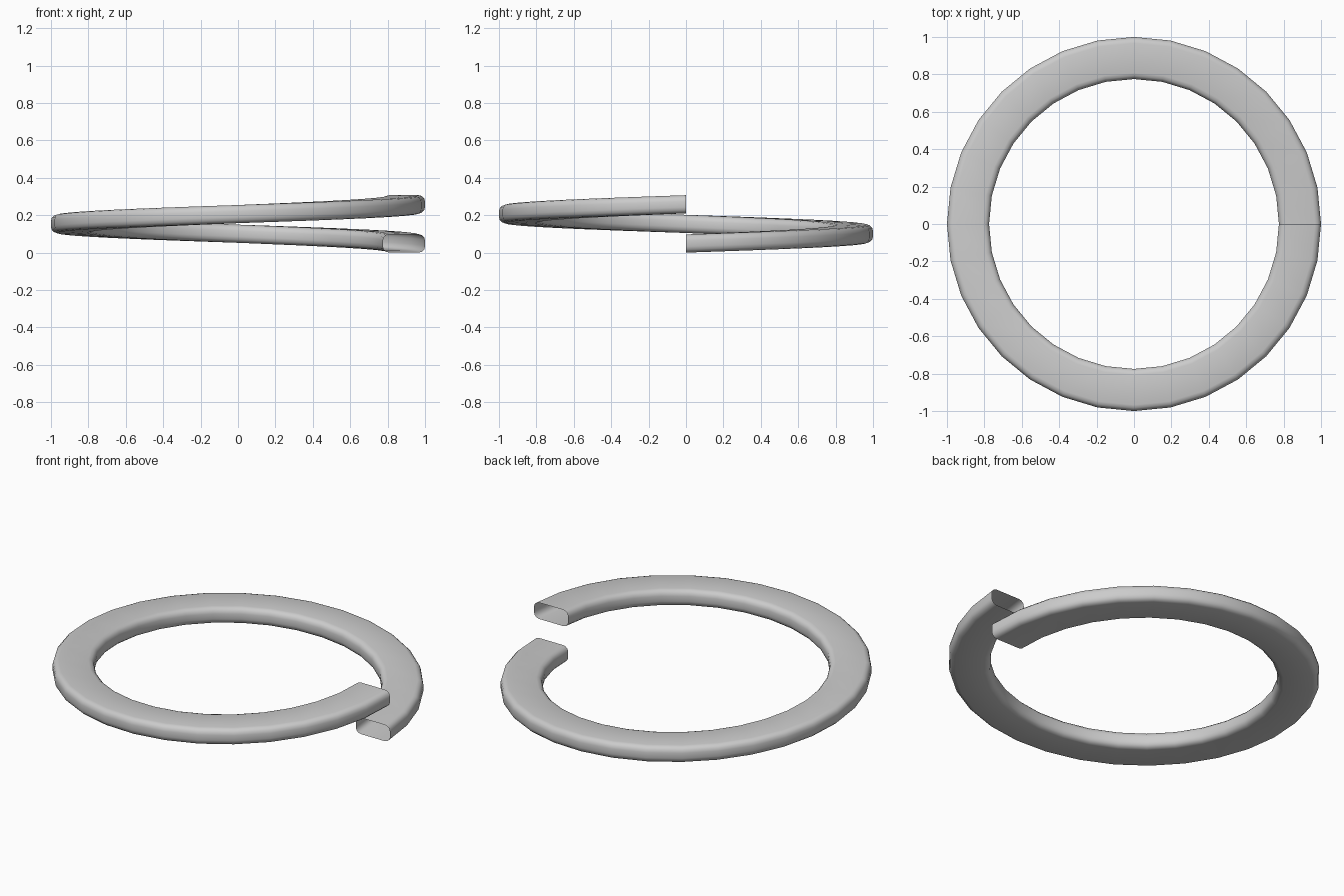
import bpy, bmesh, math

if "Cube" in bpy.data.objects:
    bpy.data.objects.remove(bpy.data.objects["Cube"])

SEGMENTS = 32          # facets around the single turn
R_IN, R_OUT = 0.775, 1.0
HEIGHT, RISE = 0.097, 0.21
CORNER = 0.033


def rounded_section(steps=3):
    """Rounded rectangle cross-section as (radius, z) points."""
    points = []
    corners = [(R_OUT - CORNER, HEIGHT - CORNER, 0),
               (R_IN + CORNER, HEIGHT - CORNER, 90),
               (R_IN + CORNER, CORNER, 180),
               (R_OUT - CORNER, CORNER, 270)]
    for r, z, start in corners:
        for i in range(steps + 1):
            a = math.radians(start + 90 * i / steps)
            points.append((r + CORNER * math.cos(a), z + CORNER * math.sin(a)))
    return points


# Split spring washer: section swept along one rising turn, ends left open
bm = bmesh.new()
section = rounded_section()
n = len(section)
rings = []
for s in range(SEGMENTS + 1):
    t = s / SEGMENTS
    a = 2 * math.pi * t
    rings.append([bm.verts.new((r * math.cos(a), r * math.sin(a), z + RISE * t))
                  for r, z in section])
for a, b in zip(rings, rings[1:]):
    for i in range(n):
        j = (i + 1) % n
        bm.faces.new((a[i], b[i], b[j], a[j]))
bmesh.ops.recalc_face_normals(bm, faces=bm.faces)

mesh = bpy.data.meshes.new("spring_washer")
bm.to_mesh(mesh)
bm.free()
washer = bpy.data.objects.new("spring_washer", mesh)
bpy.context.collection.objects.link(washer)

# Smooth shading
bpy.context.view_layer.objects.active = washer
washer.select_set(True)
bpy.ops.object.shade_smooth_by_angle(angle=math.radians(40))
